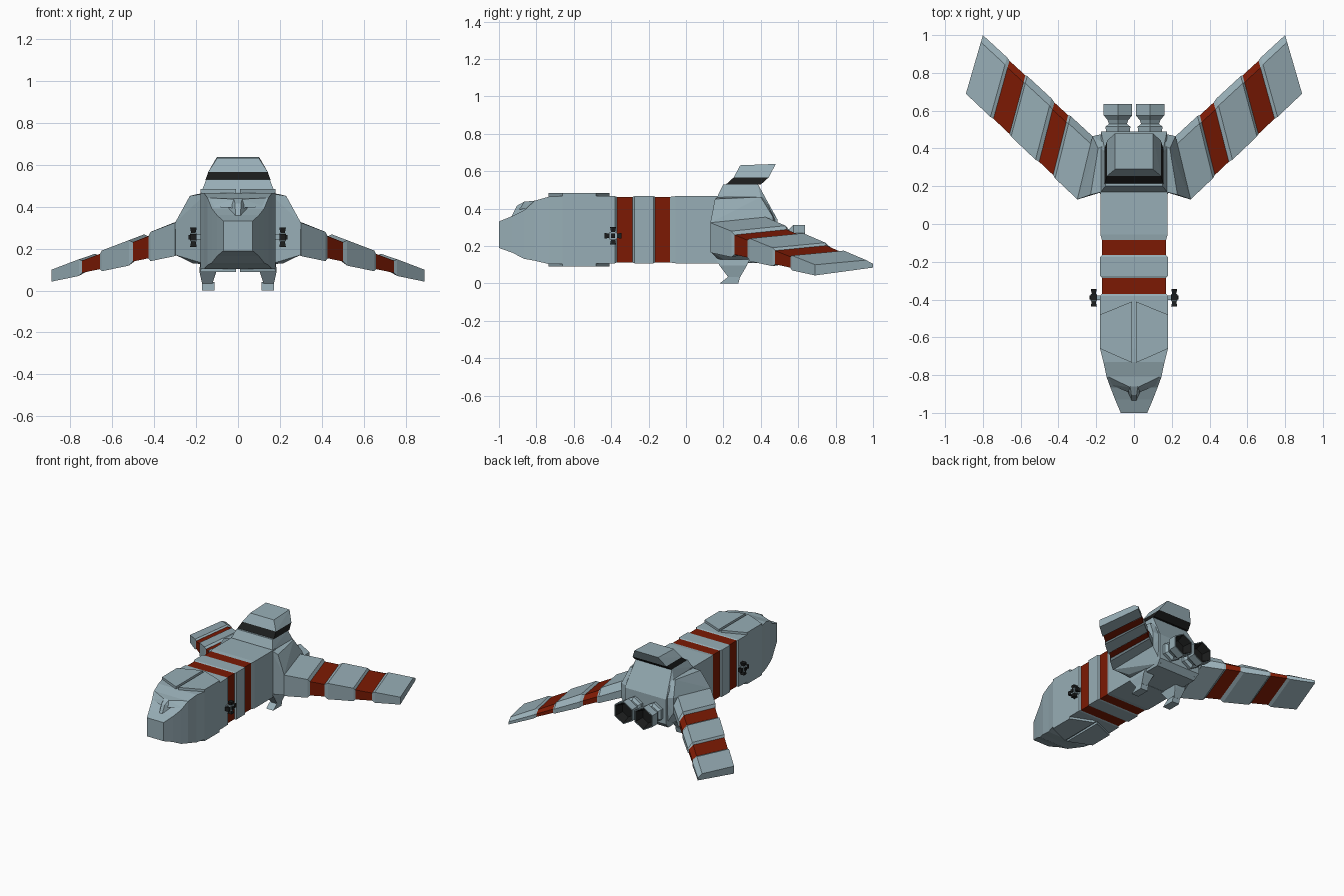
import bpy, bmesh, math
from mathutils import Vector

if "Cube" in bpy.data.objects:
    bpy.data.objects.remove(bpy.data.objects["Cube"])


def material(name, rgb):
    m = bpy.data.materials.new(name)
    m.diffuse_color = (*rgb, 1)
    m.use_nodes = True
    m.node_tree.nodes["Principled BSDF"].inputs["Base Color"].default_value = m.diffuse_color
    return m


GREY = material("hull_grey", (0.31, 0.42, 0.465))
RED = material("stripe_red", (0.20, 0.010, 0.001))
DARK = material("near_black", (0.011, 0.012, 0.012))


def finish(name, bm, mats, mirror=False):
    bmesh.ops.recalc_face_normals(bm, faces=bm.faces)
    me = bpy.data.meshes.new(name)
    bm.to_mesh(me)
    bm.free()
    ob = bpy.data.objects.new(name, me)
    bpy.context.collection.objects.link(ob)
    for m in mats:
        me.materials.append(m)
    if mirror:
        ob.modifiers.new("mirror", 'MIRROR')
    return ob


def hull(name, pts, mat=GREY, mirror=False, both=False):
    """Convex solid; both=True adds the points reflected in x."""
    bm = bmesh.new()
    if both:
        pts = pts + [(-x, y, z) for x, y, z in pts]
    for p in pts:
        bm.verts.new(p)
    r = bmesh.ops.convex_hull(bm, input=bm.verts)
    bmesh.ops.delete(bm, geom=list({g for g in r["geom_interior"] + r["geom_unused"]}), context='VERTS')
    bmesh.ops.dissolve_limit(bm, angle_limit=0.02, verts=bm.verts, edges=bm.edges)
    return finish(name, bm, [mat], mirror)


def loft(name, rings, mats, spans=None, mirror=False, caps=True):
    """Skin a list of rings; spans gives the material index between rings."""
    bm = bmesh.new()
    vr = [[bm.verts.new(p) for p in r] for r in rings]
    n = len(vr[0])
    for i in range(len(vr) - 1):
        for j in range(n):
            k = (j + 1) % n
            f = bm.faces.new((vr[i][j], vr[i][k], vr[i + 1][k], vr[i + 1][j]))
            f.material_index = spans.get(i, 0) if spans else 0
    if caps:
        bm.faces.new(vr[0])
        f = bm.faces.new(vr[-1])
        f.material_index = spans.get("end", 0) if spans else 0
    return finish(name, bm, mats, mirror)


# Fuselage: rectangular sections (y, half width, bottom, top), red bands slightly recessed
sections = [(-1, .07, .19, .332), (-.93, .10, .165, .36), (-.865, .125, .132, .392),
            (-.81, .145, .122, .442), (-.73, .162, .103, .465), (-.66, .18, .103, .467),
            (-.38, .18, .108, .467), (-.37, .17, .112, .463), (-.285, .17, .112, .463),
            (-.275, .18, .108, .467), (-.175, .18, .108, .467), (-.165, .17, .112, .463),
            (-.085, .17, .112, .463), (-.055, .178, .108, .467), (.2, .178, .108, .467)]
loft("fuselage", [[(-w, y, a), (w, y, a), (w, y, b), (-w, y, b)] for y, w, a, b in sections],
     [GREY, RED], {7: 1, 11: 1})

# V-shaped brow over the nose, with a central wedge
hull("nose_brow", [(.143, -.805, .443), (.02, -.865, .437), (.128, -.85, .40), (.02, -.895, .395), (.10, -.79, .44)],
     both=True)
hull("nose_ridge", [(.012, -.935, .355), (.014, -.905, .415), (.02, -.86, .44), (.05, -.85, .40)], both=True)

# Paired plates over and under the front fuselage
plate = [(.18, -.66), (.01, -.735), (.01, -.41), (.18, -.48)]
for label, z in (("top", .462), ("bottom", .09)):
    hull(label + "_armour_plate", [(x, y, z + d) for x, y in plate for d in (0, .022)], mirror=True)

# Tail block with raised hump and sloped back
hull("tail_block", [(.175, .17, .12), (.175, .17, .47), (.152, .2, .53), (.152, .385, .53),
                    (.175, .40, .46), (.175, .49, .34), (.175, .49, .15), (.165, .45, .11), (.165, .18, .11)],
     both=True)

# Fin: dark band then tapered swept cap
hull("fin_band", [(.155, .213, .529), (.155, .40, .529), (.142, .255, .567), (.142, .442, .567)], DARK, both=True)
hull("fin_cap", [(.142, .255, .567), (.142, .442, .567), (.10, .29, .632), (.10, .48, .639)], both=True)


# Wings: swept loft, red bands recessed, trailing edge chamfered
def wing_ring(t, inset):
    mix = lambda a, b: a + (b - a) * t
    lead = Vector((mix(.30, .89), mix(.13, .69), 0))
    trail = Vector((mix(.22, .80), mix(.465, 1.0), 0))
    lt, lb = mix(.325, .10), mix(.165, .043)
    tt, tb = mix(.355, .125), mix(.24, .085)
    ch = (trail - lead).normalized() * inset * .4
    lead, trail = lead + ch, trail - ch
    ridge = lead.lerp(trail, .88)
    return [(*p.xy, z) for p, z in ((lead, lb + inset), (lead, lt - inset), (ridge, tt - inset),
                                    (trail, (tt + tb) / 2), (trail, tb + inset * .5))]


steps = [(0, 0), (.20, 0), (.22, .016), (.345, .016), (.375, 0), (.595, 0),
         (.61, .012), (.755, .012), (.78, 0), (1, 0)]
loft("wing", [wing_ring(t, i) for t, i in steps], [GREY, RED], {2: 1, 6: 1}, mirror=True)

# Shoulders blending the wing roots into the tail
hull("wing_shoulder", [(.30, .13, .325), (.298, .13, .17), (.22, .465, .355), (.22, .465, .24),
                       (.23, .155, .452), (.19, .40, .462), (.15, .175, .465), (.15, .42, .46),
                       (.15, .175, .125), (.215, .20, .13), (.15, .47, .125), (.15, .48, .34)], mirror=True)


# Engine nozzles: hexagonal, dark hollow inside
def hex_ring(y, r):
    angles = [(a + .5) * math.pi / 3 for a in range(6)]
    return [(.085 + r * math.cos(a), y, .226 + r * math.sin(a)) for a in angles]


nozzle = [(.45, .068), (.515, .076), (.53, .055), (.55, .063), (.575, .087), (.635, .087), (.635, .079), (.575, .055)]
loft("engine_nozzle", [hex_ring(y, r) for y, r in nozzle], [GREY, DARK], {6: 1, "end": 1}, mirror=True)

# Landing skids: tapered strut and foot
hull("skid_mount", [(x, y, z) for z, x0, x1, y0, y1 in ((.13, .09, .18, .16, .34), (.095, .11, .185, .18, .325),
                                                        (.035, .122, .172, .225, .29))
                    for x in (x0, x1) for y in (y0, y1)], mirror=True)
hull("skid_foot", [(x, y, z) for x in (.112, .172) for y, z in ((.18, 0), (.28, 0), (.29, .04), (.225, .035))],
     mirror=True)


# Side thrusters: grey hub with four dark nozzles in a cross
def box(name, c, s, mat):
    hull(name, [(c[0] + s[0] * i, c[1] + s[1] * j, c[2] + s[2] * k)
                for i in (-1, 1) for j in (-1, 1) for k in (-1, 1)], mat, mirror=True)


HUB = Vector((.213, -.39, .255))
box("thruster_mount", HUB - Vector((.02, 0, 0)), (.022, .012, .012), GREY)
box("thruster_hub", HUB, (.014, .02, .02), GREY)
for n in range(4):
    d = Vector((0, round(math.cos(n * math.pi / 2)), round(math.sin(n * math.pi / 2))))
    side = Vector((0, abs(d.z), abs(d.y)))
    pts = []
    for dist, r in ((.018, .010), (.046, .016)):
        for i in (-1, 1):
            for j in (-1, 1):
                pts.append(tuple(HUB + d * dist + side * r * i + Vector((r * j, 0, 0))))
    hull("thruster_nozzle_%d" % (n + 1), pts, DARK, mirror=True)
box("thruster_outer_nozzle", HUB + Vector((.017, 0, 0)), (.006, .011, .011), DARK)
